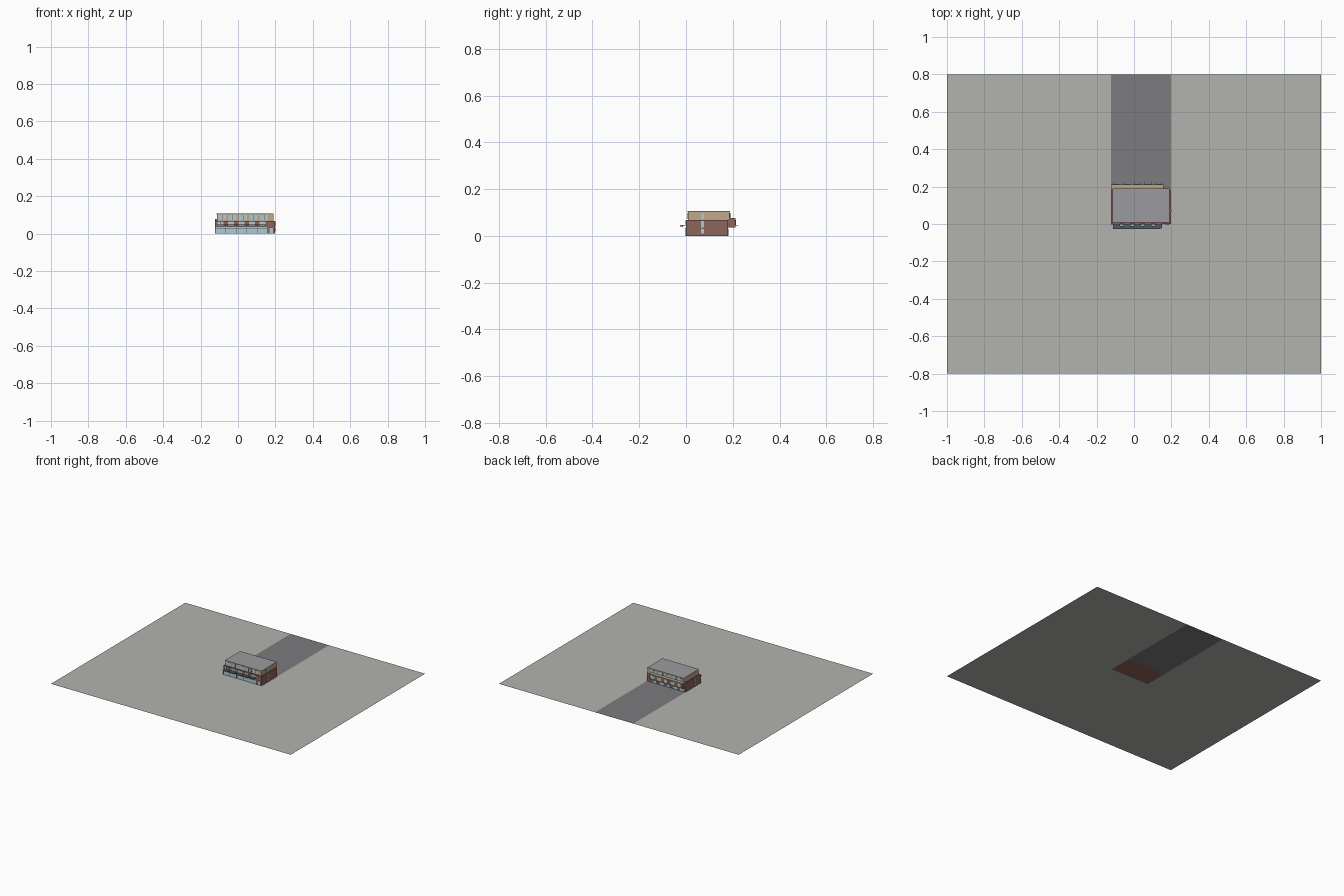
import bpy, bmesh

if "Cube" in bpy.data.objects:
    bpy.data.objects.remove(bpy.data.objects["Cube"])


def material(name, rgb):
    m = bpy.data.materials.new(name)
    m.diffuse_color = (*rgb, 1)
    m.use_nodes = True
    m.node_tree.nodes["Principled BSDF"].inputs["Base Color"].default_value = m.diffuse_color
    return m


BRICK = material("brick", (0.27, 0.13, 0.11))
TAN = material("tan_cladding", (0.52, 0.40, 0.25))
GLASS = material("pale_glass", (0.42, 0.60, 0.66))
DARK = material("dark_metal", (0.09, 0.10, 0.12))
ROOF = material("roof_grey", (0.33, 0.33, 0.35))
PAVE = material("paving", (0.45, 0.45, 0.42))
ROAD = material("asphalt", (0.20, 0.20, 0.21))
WHITE = material("pale_trim", (0.7, 0.7, 0.7))


def add_mesh(name, bm, mat):
    me = bpy.data.meshes.new(name)
    bm.to_mesh(me)
    bm.free()
    me.materials.append(mat)
    ob = bpy.data.objects.new(name, me)
    bpy.context.collection.objects.link(ob)
    return ob


def boxes(name, mat, items):
    """One object of boxes, each given as (x0, x1, y0, y1, z0, z1)."""
    bm = bmesh.new()
    for x0, x1, y0, y1, z0, z1 in items:
        vs = bmesh.ops.create_cube(bm, size=1)["verts"]
        bmesh.ops.scale(bm, vec=(x1 - x0, y1 - y0, z1 - z0), verts=vs)
        bmesh.ops.translate(bm, vec=((x0 + x1) / 2, (y0 + y1) / 2, (z0 + z1) / 2), verts=vs)
    return add_mesh(name, bm, mat)


def flat(name, mat, rects):
    """Flat ground sheet from rectangles (x0, x1, y0, y1)."""
    bm = bmesh.new()
    for x0, x1, y0, y1 in rects:
        bm.faces.new([bm.verts.new((x, y, 0)) for x, y in
                      ((x0, y0), (x1, y0), (x1, y1), (x0, y1))])
    bmesh.ops.remove_doubles(bm, verts=bm.verts[:], dist=1e-5)
    return add_mesh(name, bm, mat)


L, R, BACK = -0.122, 0.198, 0.18

# Site: paving around the building and the yard behind it
flat("ground", PAVE, [(-1, L, -0.8, 0.8), (R, 1, -0.8, 0.8), (L, R, -0.8, 0)])
flat("rear_yard", ROAD, [(L, R, BACK, 0.8)])

# Main volumes
boxes("brick_base", BRICK, [(L, R, 0, BACK, 0, 0.068)])
boxes("upper_storey", TAN, [(-0.112, 0.189, 0.009, 0.187, 0.068, 0.103)])
boxes("roof", ROOF, [(-0.114, 0.191, 0.007, 0.189, 0.103, 0.106)])
boxes("rear_balcony", BRICK, [(L, 0.158, BACK, 0.212, 0.037, 0.074)])
boxes("balcony_cap", TAN, [(L, 0.158, 0.187, 0.212, 0.074, 0.077)])

bays = [-0.093 + 0.056 * i for i in range(5)]

# Street front: shop glazing, frames and corner door
boxes("shop_glass", GLASS, [(L + 0.003, 0.155, -0.002, 0.002, 0.001, 0.036)])
boxes("shop_frames", DARK, [(x - 0.03, x - 0.028, -0.003, 0, 0, 0.036) for x in bays + [0.184]]
      + [(L + 0.003, 0.155, -0.003, 0, 0.027, 0.029)])
boxes("corner_door", GLASS, [(0.168, 0.186, -0.002, 0.002, 0, 0.03)])
boxes("door_frame", DARK, [(0.165, 0.168, -0.003, 0, 0, 0.033), (0.186, 0.189, -0.003, 0, 0, 0.033),
                           (0.165, 0.189, -0.003, 0, 0.03, 0.033)])

# Canopy with a pale edge and brackets back to the wall
boxes("front_canopy", DARK, [(x - 0.018, x + 0.018, -0.022, 0, 0.044, 0.047) for x in bays]
      + [(-0.111, 0.149 - 0.01, -0.026, -0.012, 0.044, 0.047)])
boxes("canopy_edge", WHITE, [(x - 0.018, x + 0.018, -0.024, -0.012, 0.038, 0.044) for x in bays])

# First floor windows
boxes("middle_windows", GLASS, [(x - 0.016, x + 0.016, -0.002, 0.002, 0.048, 0.065) for x in bays])
boxes("middle_window_bars", DARK, [(x - 0.0008, x + 0.0008, -0.003, 0, 0.048, 0.065) for x in bays])

# Upper storey glazing, front and back
for side, y in (("front", 0.009), ("rear", 0.187)):
    boxes("upper_windows_" + side, GLASS,
          [(x - 0.013, x + 0.03, y - 0.0015, y + 0.0015, 0.073, 0.099) for x in bays]
          + [(-0.108, -0.109 + 0.009, y - 0.0015, y + 0.0015, 0.073, 0.099)])
    boxes("upper_mullions_" + side, DARK,
          [(x + 0.008, x + 0.0095, y - 0.0025, y + 0.0025, 0.073, 0.099) for x in bays])

# Tall stair window on both ends
for side, xb, xu in (("right", R, 0.189), ("left", L, -0.112)):
    boxes("stair_window_" + side, GLASS,
          [(xb - 0.0015, xb + 0.0015, 0.065, 0.077, 0.01, 0.03),
           (xb - 0.0015, xb + 0.0015, 0.065, 0.077, 0.037, 0.064),
           (xu - 0.0015, xu + 0.0015, 0.065, 0.077, 0.072, 0.098)])

# Rear balcony windows, posts and projecting brackets
boxes("rear_windows", GLASS, [(x - 0.016, x + 0.016, 0.21, 0.2135, 0.045, 0.068) for x in bays])
boxes("rear_doors", GLASS, [(x - 0.014, x + 0.014, BACK - 0.002, BACK + 0.002, 0, 0.03) for x in bays])
boxes("rear_brackets", WHITE, [(x + dx - 0.001, x + dx + 0.001, 0.21, 0.224, 0.044, 0.046)
                               for x in bays for dx in (-0.018, 0.018)])
